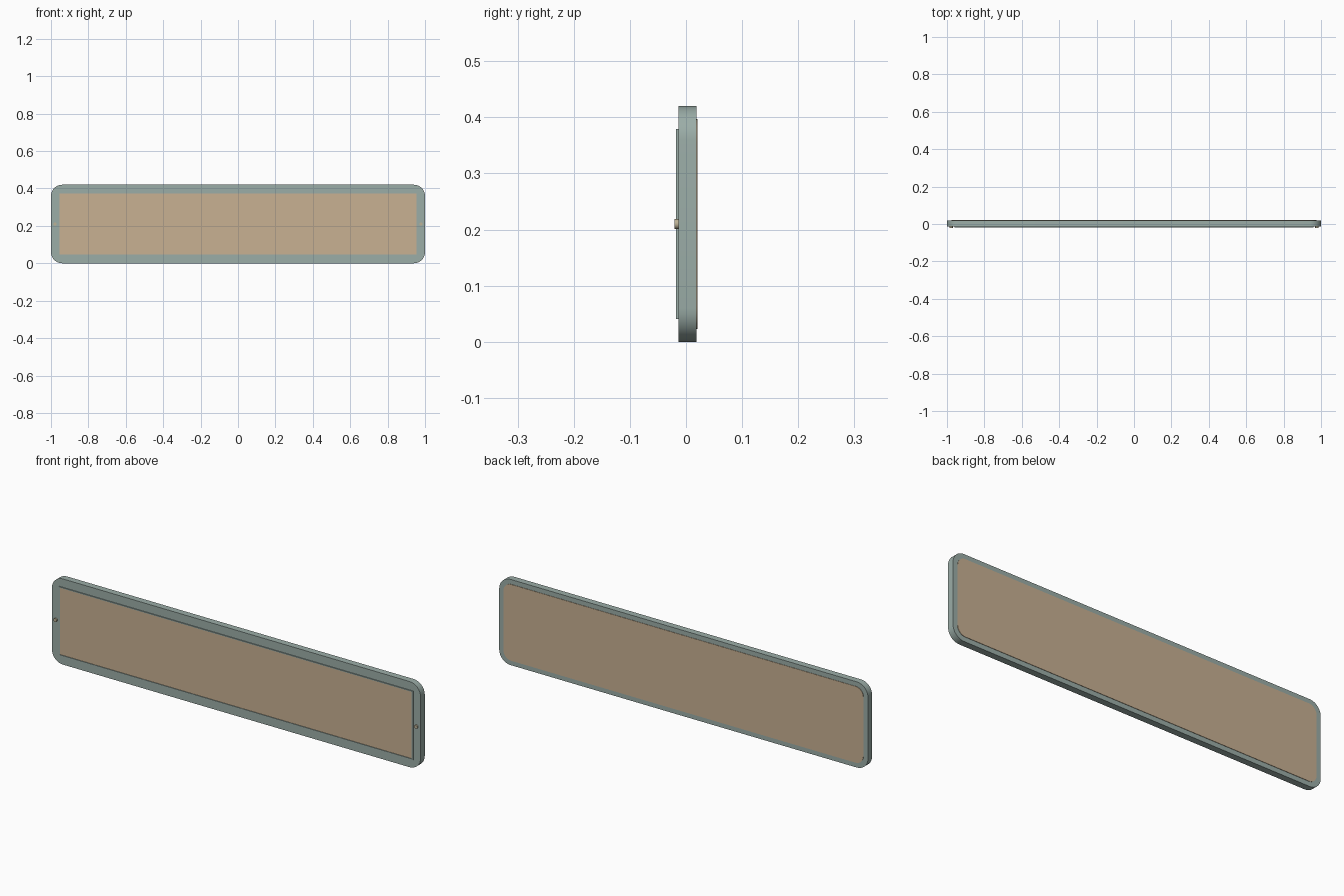
import bpy, bmesh
from math import sin, cos, pi

if "Cube" in bpy.data.objects:
    bpy.data.objects.remove(bpy.data.objects["Cube"])

CZ = 0.21  # height of the panel centre


def material(name, rgb):
    m = bpy.data.materials.new(name)
    m.diffuse_color = (*rgb, 1)
    m.use_nodes = True
    m.node_tree.nodes["Principled BSDF"].inputs["Base Color"].default_value = m.diffuse_color
    return m


GREEN = material("grey_green", (0.33, 0.42, 0.39))
TAN = material("tan", (0.58, 0.44, 0.29))
BRASS = material("brass", (0.50, 0.44, 0.30))


def outline(hw, hh, r, seg=8):
    """Rounded rectangle in x/z around the panel centre."""
    if r == 0:
        return [(hw, CZ + hh), (-hw, CZ + hh), (-hw, CZ - hh), (hw, CZ - hh)]
    pts = []
    for q, (sx, sz) in enumerate([(1, 1), (-1, 1), (-1, -1), (1, -1)]):
        for i in range(seg + 1):
            a = (q + i / seg) * pi / 2
            pts.append((sx * (hw - r) + r * cos(a), CZ + sz * (hh - r) + r * sin(a)))
    return pts


def finish(name, bm, mat):
    bmesh.ops.recalc_face_normals(bm, faces=bm.faces)
    me = bpy.data.meshes.new(name)
    bm.to_mesh(me)
    bm.free()
    me.materials.append(mat)
    ob = bpy.data.objects.new(name, me)
    bpy.context.collection.objects.link(ob)
    bpy.context.view_layer.objects.active = ob
    ob.select_set(True)
    bpy.ops.object.shade_smooth_by_angle(angle=0.6)
    ob.select_set(False)
    return ob


def slab(name, outer, y0, y1, mat, inner=None):
    """Plate from y0 to y1, with an optional opening."""
    bm = bmesh.new()
    edges = []
    for loop in [outer] + ([inner] if inner else []):
        vs = [bm.verts.new((x, y0, z)) for x, z in loop]
        edges += [bm.edges.new((vs[i - 1], vs[i])) for i in range(len(vs))]
    bmesh.ops.triangle_fill(bm, edges=edges, use_beauty=True)
    ext = bmesh.ops.extrude_face_region(bm, geom=bm.faces[:], use_keep_orig=True)
    for v in ext["geom"]:
        if isinstance(v, bmesh.types.BMVert):
            v.co.y = y1
    return finish(name, bm, mat)


# Rounded outer frame with a rectangular opening
slab("frame", outline(1.0, 0.21, 0.06), -0.0135, 0.0185, GREEN, outline(0.956, 0.166, 0))
# Thin raised bead around the front opening
slab("front_trim", outline(0.96, 0.169, 0), -0.0175, -0.0125, GREEN, outline(0.954, 0.164, 0))
# Front and back panels
slab("front_panel", outline(0.955, 0.165, 0), -0.0145, 0.0, TAN)
slab("back_panel", outline(0.976, 0.187, 0.042), 0.012, 0.0205, TAN)

# Round screw heads at both ends
for side, s in (("left", -1), ("right", 1)):
    slab("screw_" + side, [(s * 0.978 + 0.009 * cos(i * pi / 8), CZ + 0.009 * sin(i * pi / 8))
                           for i in range(16)], -0.0208, -0.0125, BRASS)
